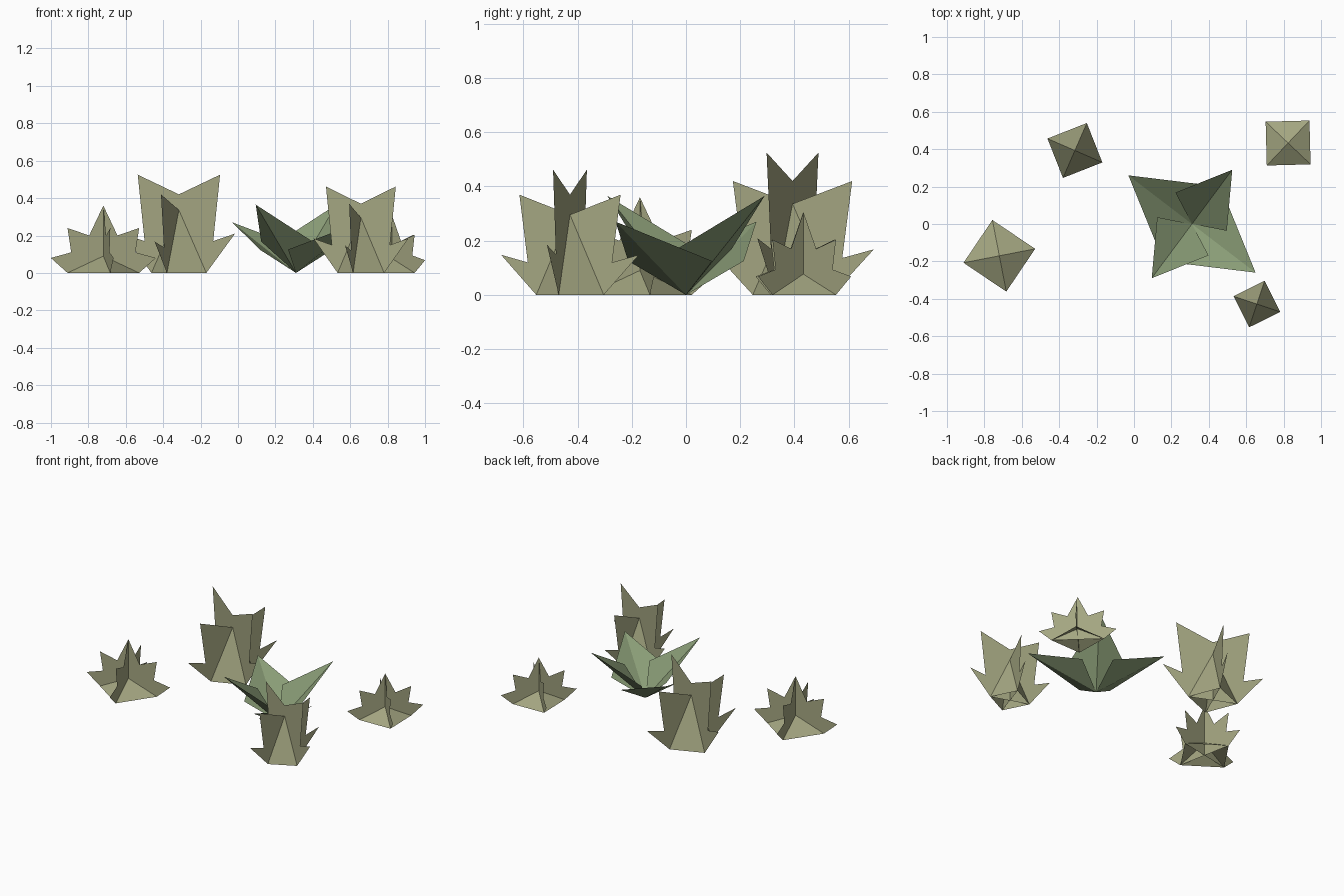
import bpy
from math import radians, cos, sin

if "Cube" in bpy.data.objects:
    bpy.data.objects.remove(bpy.data.objects["Cube"])

def material(name, col):
    m = bpy.data.materials.new(name)
    m.diffuse_color = (*col, 1)
    m.use_nodes = True
    m.node_tree.nodes["Principled BSDF"].inputs["Base Color"].default_value = m.diffuse_color
    return m

olive = material("dry_green", (0.37, 0.38, 0.22))
green = material("leaf_green", (0.25, 0.33, 0.18))

def make(name, verts, faces, mat, loc=(0, 0), rot=0, sxy=1, sz=1):
    me = bpy.data.meshes.new(name)
    me.from_pydata(verts, [], faces)
    me.materials.append(mat)
    ob = bpy.data.objects.new(name, me)
    bpy.context.collection.objects.link(ob)
    ob.location = (*loc, 0)
    ob.rotation_euler.z = radians(rot)
    ob.scale = (sxy, sxy, sz)
    return ob

# Half outlines of the upright blades: base, spikes, notches, centre line
STAR = [(.195, 0), (.286, .08), (.175, .11), (.195, .24), (.077, .2), (0, .36)]
FORK = [(.16, 0), (.327, .21), (.2, .17), (.24, .525), (0, .42)]

def clump(name, half, second_height, apex, loc, rot, sxy=1, sz=1):
    """Two crossed blades rising out of a four-sided pyramid."""
    outline = half + [(-u, z) for u, z in reversed(half[:-1])]
    n = len(outline)
    verts = [(u, 0, z) for u, z in outline]
    verts += [(0, u, z * second_height) for u, z in outline]
    faces = [list(range(n)), list(range(n, 2 * n))]
    b = half[0][0]
    verts += [(b, 0, 0), (0, b, 0), (-b, 0, 0), (0, -b, 0), (0, 0, apex)]
    faces += [(2 * n + i, 2 * n + (i + 1) % 4, 2 * n + 4) for i in range(4)]
    make(name, verts, faces, olive, loc, rot, sxy, sz)

clump("star_tuft_large", STAR, 1, .09, (-.72, -.17), 11)
clump("star_tuft_small", STAR, 1, .09, (.824, .433), -43.5, .85, .85)
clump("fork_tuft_large", FORK, .8, .336, (-.316, .393), -23.5)
clump("fork_tuft_small", FORK, .8, .336, (.657, -.428), -18.5, .82, .88)

# Broad-leaved plant: two opposing pairs of creased leaves
def leaf_pair(name, angle, length, height, along, width, side_z):
    verts, faces = [(0, 0, 0)], []
    for s in (1, -1):
        i = len(verts)
        verts += [(s * length, 0, height), (s * along, s * width, side_z),
                  (s * along, -s * width, side_z)]
        faces += [(0, i, i + 1), (0, i + 2, i)]
    make(name, verts, faces, green, (.31, 0), angle)

leaf_pair("low_leaves", 142.6, .428, .27, .096, .195, .125)
leaf_pair("tall_leaves", 53.4, .361, .365, .082, .171, .168)
